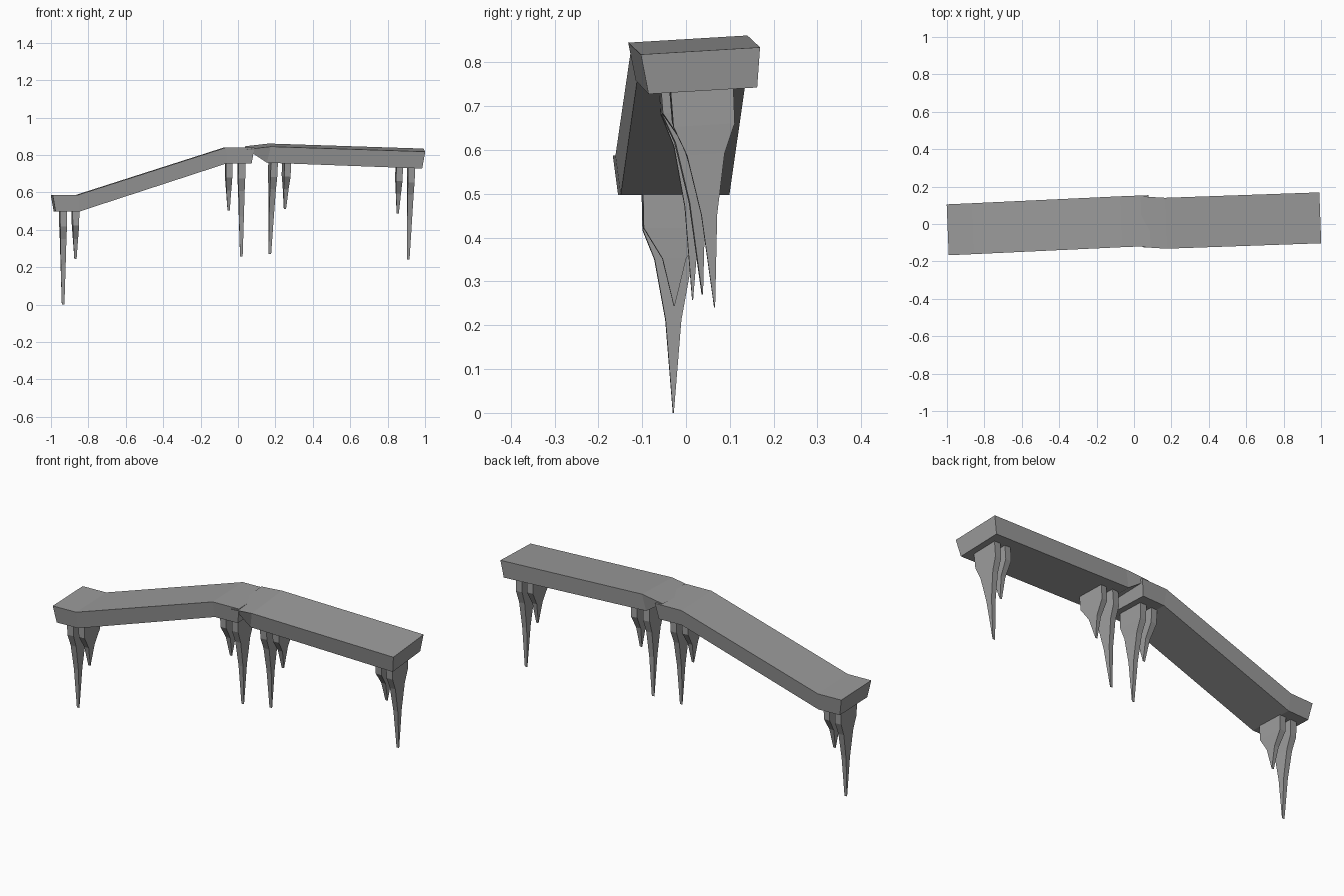
import bpy
import bmesh
from mathutils import Euler, Matrix, Vector

cube = bpy.data.objects.get("Cube")
if cube:
    bpy.data.objects.remove(cube)

GREY = (0.33, 0.33, 0.33, 1)
stone = bpy.data.materials.new("plain grey")
stone.use_nodes = True
stone.diffuse_color = GREY
stone.node_tree.nodes["Principled BSDF"].inputs["Base Color"].default_value = GREY


def loft(name, rings, matrix=None):
    """Skin a list of four-cornered rings into a closed flat-shaded solid."""
    bm = bmesh.new()
    loops = [[bm.verts.new(p) for p in ring] for ring in rings]
    for a, b in zip(loops, loops[1:]):
        for i in range(4):
            j = (i + 1) % 4
            bm.faces.new((a[i], a[j], b[j], b[i]))
    bm.faces.new(loops[0])
    bm.faces.new(loops[-1])
    bmesh.ops.recalc_face_normals(bm, faces=bm.faces)
    mesh = bpy.data.meshes.new(name)
    bm.to_mesh(mesh)
    bm.free()
    mesh.materials.append(stone)
    obj = bpy.data.objects.new(name, mesh)
    if matrix:
        obj.matrix_world = matrix
    bpy.context.collection.objects.link(obj)


def beam(name, stations, roll, yaw):
    """Trapezoid deck; stations are top x, top z, bottom x, bottom z, centre y."""
    top, low = 0.136, 0.124
    rings = []
    for xt, zt, xb, zb, y in stations:
        yb = y + roll * 0.09
        rings.append([(xt - s * yaw * w, yc + s * w, z + s * roll * w)
                      for xt, yc, z, w, s in ((xt, y, zt, top, -1), (xt, y, zt, top, 1),
                                              (xb, yb, zb, low, 1), (xb, yb, zb, low, -1))])
    loft(name, rings)


# Profiles: depth below the deck, half depth in y, half thickness in x
LONG = [(-0.02, 0.072, 0.019), (0.08, 0.07, 0.018), (0.147, 0.043, 0.016),
        (0.285, 0.018, 0.013), (0.497, 0.001, 0.007)]
SHORT = [(-0.02, 0.072, 0.018), (0.075, 0.07, 0.017), (0.145, 0.027, 0.013),
         (0.253, 0.001, 0.006)]


def spike(name, profile, x, y, z, roll=0, pitch=0, yaw=0.04):
    rings = [[(-t, -w, -d), (t, -w, -d), (t, w, -d), (-t, w, -d)] for d, w, t in profile]
    turn = Euler((roll, pitch, yaw)).to_matrix().to_4x4()
    loft(name, rings, Matrix.Translation(Vector((x, y, z))) @ turn)


# Decks
beam("sloping_deck", [(-0.996, 0.587, -0.98, 0.497, -0.031),
                      (-0.86, 0.587, -0.855, 0.497, -0.025),
                      (-0.07, 0.84, -0.065, 0.755, 0.012),
                      (0.083, 0.84, 0.068, 0.755, 0.018)], 0, 0.04)
beam("level_deck", [(0.04, 0.838, 0.06, 0.826, 0.012),
                    (0.17, 0.853, 0.15, 0.766, 0.004),
                    (0.996, 0.826, 0.98, 0.735, 0.033)], 0.06, 0.037)

# Hanging spikes under the sloping deck
spike("end_long_spike", LONG, -0.935, -0.029, 0.497)
spike("end_short_spike", SHORT, -0.869, -0.027, 0.497)
spike("middle_long_spike", LONG, 0.018, 0.015, 0.755)
spike("middle_short_spike", SHORT, -0.05, 0.012, 0.755)

# Hanging spikes under the level deck
tilt = dict(roll=0.06, pitch=0.03)
spike("inner_long_spike", LONG, 0.188, 0.009, 0.766, yaw=0.1, **tilt)
spike("inner_short_spike", SHORT, 0.26, 0.011, 0.763, yaw=0.1, **tilt)
spike("outer_long_spike", LONG, 0.926, 0.036, 0.737, **tilt)
spike("outer_short_spike", SHORT, 0.862, 0.034, 0.74, **tilt)
